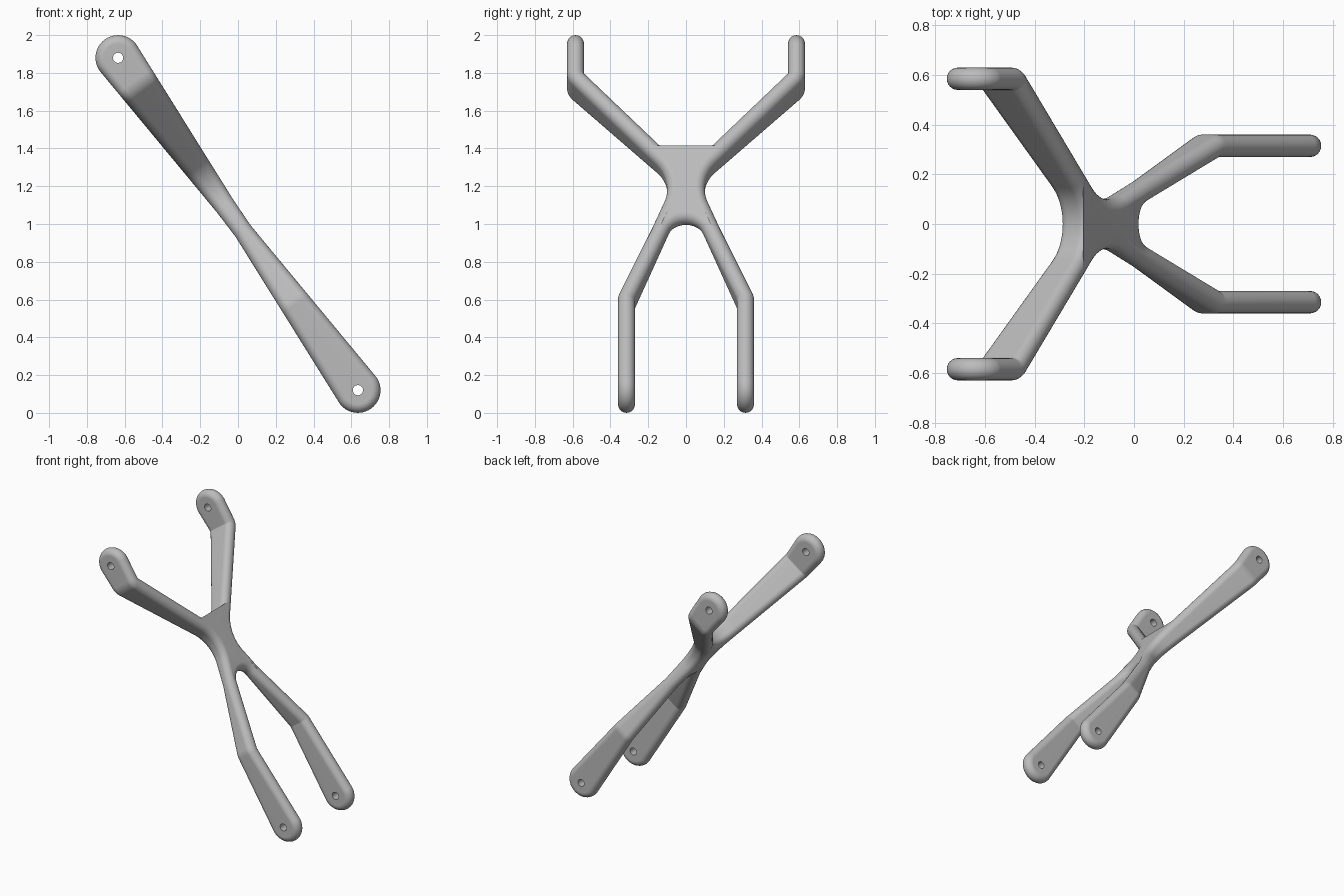
import bpy, bmesh, math
from mathutils import Vector, Matrix

if "Cube" in bpy.data.objects:
    bpy.data.objects.remove(bpy.data.objects["Cube"])

R = 0.045          # half thickness, also the edge rounding
END = 1.085        # distance from the middle to each eyelet
Q = 6              # steps per quarter round
AXIS = Vector((-0.585, 0, 0.811))    # long direction of the bracket
DEPTH = Vector((0.811, 0, 0.585))    # direction across its flat side


def world(p, d):
    """Plane point (y, s) at depth d to model space."""
    return Vector((0, p.x, 1)) + AXIS * p.y + DEPTH * d


def half_depth(s):
    return 0.047 + 0.067 * min(abs(s), END)


def fillet(corner, a, b, radius, steps):
    """Arc in the corner between directions a and b, as (point, outward normal)."""
    ua = -(b - a * a.dot(b)).normalized()
    ub = -(a - b * a.dot(b)).normalized()
    w = ua.angle(ub)
    centre = corner + (a + b).normalized() * radius / math.sin(a.angle(b) / 2)
    arc = []
    for i in range(steps + 1):
        t = i / steps
        u = (ua * math.sin((1 - t) * w) + ub * math.sin(t * w)) / math.sin(w)
        arc.append((centre + u * radius, u))
    return arc


def cross(a, b):
    return a.x * b.y - a.y * b.x


bm = bmesh.new()


def face(points):
    bm.faces.new([bm.verts.new(p) for p in points])


def skin(rows, closed=False):
    grid = [[bm.verts.new(p) for p in row] for row in rows]
    n = len(grid[0])
    for r0, r1 in zip(grid, grid[1:]):
        for i in range(n if closed else n - 1):
            j = (i + 1) % n
            bm.faces.new((r0[i], r0[j], r1[j], r1[i]))


# Arms: origin, bend, eyelet, and distance where the arm leaves the hub
def arm_spec(side, origin, bend_y, bend_s, end_s, leave):
    o, k = Vector((0, origin)), Vector((side * bend_y, bend_s))
    return dict(o=o, k=k, e=Vector((side * bend_y, end_s)),
                dir=(k - o).normalized(), leave=leave)


upper = (0.256, 0.585, 0.912, END, 0.27)
lower = (0.303, 0.315, -0.512, -END, 0.375)
arms = [arm_spec(1, *upper), arm_spec(-1, *upper),
        arm_spec(-1, *lower), arm_spec(1, *lower)]

for arm in arms:
    out = (arm["e"] - arm["k"]).normalized()
    arc = fillet(arm["k"], -arm["dir"], out, 0.06, 8)
    path = [(arm["o"] + arm["dir"] * arm["leave"], arc[0][1])] + arc
    path.append((arm["e"], arc[-1][1]))
    # Stadium cross-sections along the arm
    rows = []
    for c, n in path:
        ring = []
        for sign in (1, -1):
            for i in range(2 * Q + 1):
                t = math.pi * i / (2 * Q)
                p = c + n * (R * math.cos(t) * sign)
                ring.append(world(p, sign * (half_depth(p.y) - R + R * math.sin(t))))
        rows.append(ring)
    skin(rows, closed=True)
    # Round eyelet end
    c, n = path[-1]
    rows = []
    for j in range(25):
        th = math.pi * j / 24
        row = []
        for i in range(2 * Q + 1):
            t = math.pi * i / (2 * Q)
            rad = half_depth(END) - R + R * math.sin(t)
            p = c + n * (R * math.cos(t)) + out * (rad * math.sin(th))
            row.append(world(p, rad * math.cos(th)))
        rows.append(row)
    skin(rows)
    face([row[0] for row in rows])
    face([row[-1] for row in rows])

# Hub: a rounded wall in each notch between neighbouring arms
top, bottom = [], []
for i, radius in enumerate((0.19, 0.23, 0.097, 0.23)):
    a, b = arms[i], arms[(i + 1) % 4]
    da, db = a["dir"], b["dir"]
    ma = (db - da * da.dot(db)).normalized()
    mb = (da - db * da.dot(db)).normalized()
    pa, pb = a["o"] + ma * R, b["o"] + mb * R
    corner = pa + da * (cross(pb - pa, db) / cross(da, db))
    edge = [(pa + da * a["leave"], -ma)] + fillet(corner, da, db, radius, 20)
    edge.append((pb + db * b["leave"], -mb))
    rows = []
    for p, u in edge:
        row = []
        for sign in (1, -1):
            for k in range(Q + 1):
                t = math.pi / 2 * (1 - k / Q if sign == 1 else k / Q)
                q = p + u * (R * (1 - math.cos(t)))
                row.append(world(q, sign * (half_depth(q.y) - R + R * math.sin(t))))
        rows.append(row)
    skin(rows)
    top += [row[0] for row in rows[:-1]]
    bottom += [row[-1] for row in rows[:-1]]
# Flat sides of the hub
face(top)
face(bottom)

bmesh.ops.remove_doubles(bm, verts=bm.verts, dist=0.0002)
bmesh.ops.triangulate(bm, faces=[f for f in bm.faces if len(f.verts) > 30])
bmesh.ops.recalc_face_normals(bm, faces=bm.faces)
mesh = bpy.data.meshes.new("four_arm_bracket")
bm.to_mesh(mesh)
bm.free()
bracket = bpy.data.objects.new("four_arm_bracket", mesh)
bpy.context.collection.objects.link(bracket)

# Grey material
grey = bpy.data.materials.new("plain_grey")
grey.use_nodes = True
colour = (0.5, 0.5, 0.5, 1)
grey.diffuse_color = colour
grey.node_tree.nodes["Principled BSDF"].inputs["Base Color"].default_value = colour
mesh.materials.append(grey)

# Pin holes through the eyelets
bm = bmesh.new()
for s in (END, -END):
    place = Matrix.Translation(world(Vector((0, s)), 0)) @ Matrix.Rotation(math.pi / 2, 4, 'X')
    bmesh.ops.create_cone(bm, cap_ends=True, segments=24, radius1=0.027,
                          radius2=0.027, depth=2, matrix=place)
cut_mesh = bpy.data.meshes.new("hole_cutter")
bm.to_mesh(cut_mesh)
bm.free()
cut_mesh.materials.append(grey)
cutter = bpy.data.objects.new("hole_cutter", cut_mesh)
bpy.context.collection.objects.link(cutter)
cutter.hide_render = True

bpy.ops.object.select_all(action='DESELECT')
bpy.context.view_layer.objects.active = bracket
bracket.select_set(True)
holes = bracket.modifiers.new("holes", 'BOOLEAN')
holes.operation = 'DIFFERENCE'
holes.solver = 'EXACT'
holes.object = cutter
bpy.ops.object.modifier_apply(modifier=holes.name)
bpy.data.objects.remove(cutter)

# Smooth rounding with crisp hole rims
bpy.ops.object.shade_smooth_by_angle(angle=math.radians(35))
weighted = bracket.modifiers.new("even_shading", 'WEIGHTED_NORMAL')
weighted.keep_sharp = True
